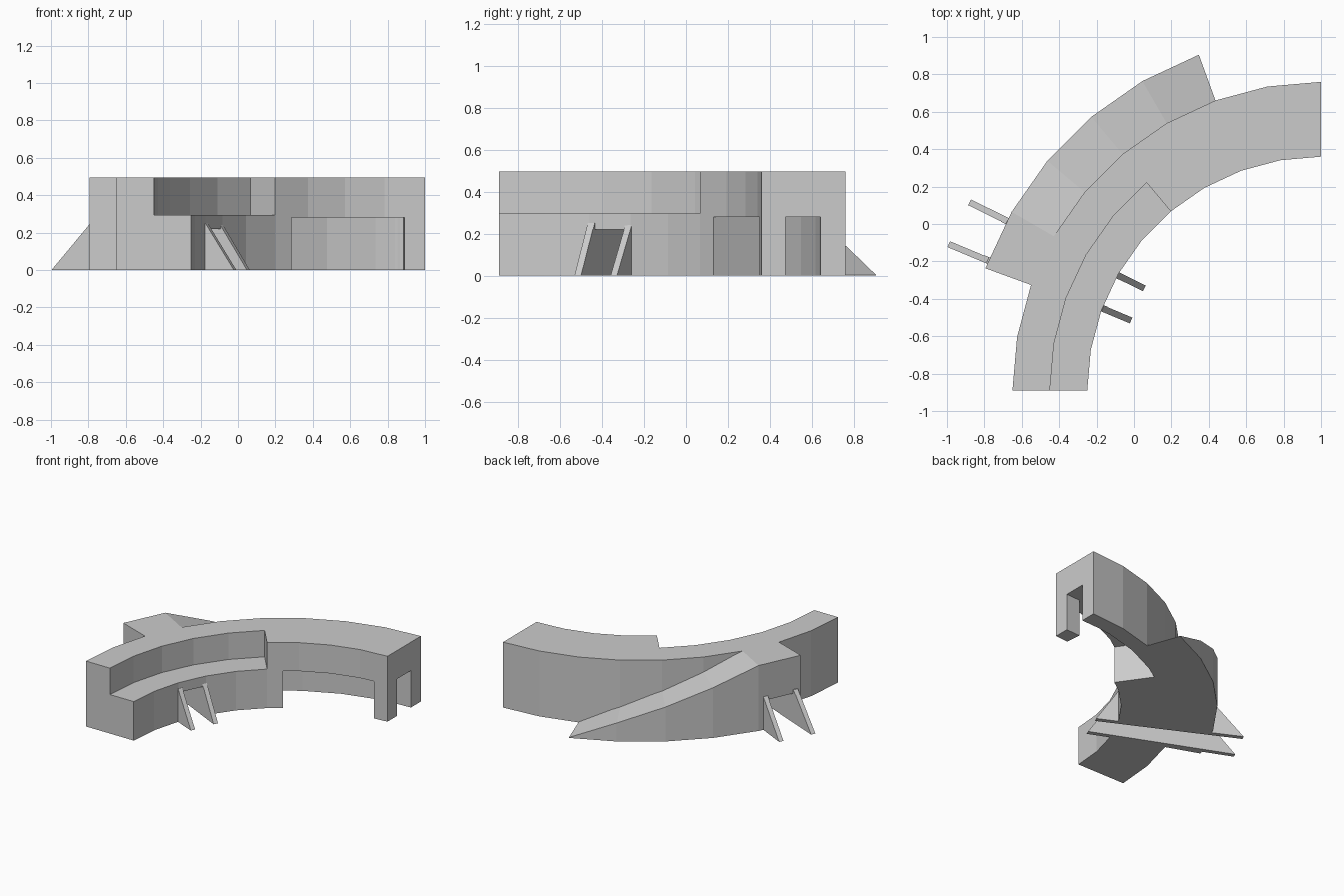
import bpy, bmesh
from math import cos, sin, radians
from mathutils import Vector

if "Cube" in bpy.data.objects:
    bpy.data.objects.remove(bpy.data.objects["Cube"])

CENTER = Vector((1.0, -0.89))
H = 0.495


def polar(r, a):
    return CENTER + Vector((r * cos(radians(a)), r * sin(radians(a))))


def make_object(name, rings, helper=False):
    """Solid skinned over four-point cross-sections."""
    bm = bmesh.new()
    loops = [[bm.verts.new(p) for p in ring] for ring in rings]
    for a, b in zip(loops, loops[1:]):
        for i in range(4):
            j = (i + 1) % 4
            bm.faces.new((a[i], a[j], b[j], b[i]))
    bm.faces.new(loops[0][::-1])
    bm.faces.new(loops[-1])
    bmesh.ops.recalc_face_normals(bm, faces=bm.faces)
    me = bpy.data.meshes.new(name)
    bm.to_mesh(me)
    bm.free()
    ob = bpy.data.objects.new(name, me)
    bpy.context.collection.objects.link(ob)
    ob.hide_render = helper
    return ob


def arc_block(name, r0, r1, z0, angles, tops, helper=False):
    rings = []
    for a, top in zip(angles, tops):
        p, q = polar(r0, a), polar(r1, a)
        rings.append([(*p, z0), (*q, z0), (*q, top), (*p, top)])
    return make_object(name, rings, helper)


def combine(target, tool, operation):
    mod = target.modifiers.new(operation, 'BOOLEAN')
    mod.operation, mod.object, mod.solver = operation, tool, 'EXACT'
    bpy.context.view_layer.objects.active = target
    bpy.ops.object.modifier_apply(modifier=mod.name)
    bpy.data.objects.remove(tool)


# Curved main wall
wall = arc_block("curved_wall", 1.25, 1.65, 0, range(90, 181, 10), [H] * 10)

# Outer ramp rising to a level landing
ramp = arc_block("ramp", 1.60, 1.91, 0, range(110, 161, 10),
                 [0.004, 0.14, 0.26, 0.38, H, H])
combine(wall, ramp, 'UNION')

# Lower ledge along the inner side
ledge = arc_block("ledge_cutter", 1.1, 1.45, 0.295, range(130, 191, 10), [0.7] * 7, True)
combine(wall, ledge, 'DIFFERENCE')

# Sheltered bay open to the inner side, and a doorway through the end
bay = arc_block("bay_cutter", 1.1, 1.53, -0.1, [95, 100, 110, 120, 125], [0.28] * 5, True)
combine(wall, bay, 'DIFFERENCE')
door = arc_block("door_cutter", 1.365, 1.53, -0.1, [85, 90, 96], [0.28] * 3, True)
combine(wall, door, 'DIFFERENCE')

# Sloped wing walls either side of the tunnel (outer end, inner end)
sides = [(Vector((-0.88, 0.115)), Vector((0.055, -0.345))),
         (Vector((-0.99, -0.107)), Vector((-0.015, -0.515)))]
for k, (a, b) in enumerate(sides):
    d = (b - a).normalized()
    n = Vector((-d.y, d.x)) * 0.018
    rings = [[(*(a + s), 0), (*(b + s), 0),
              (*(b - d * 0.165 + s), 0.25), (*(a + d * 0.225 + s), 0.25)]
             for s in (-n, n)]
    combine(wall, make_object(f"wing_wall_{k}", rings), 'UNION')

# Tunnel between the wing walls
rings = []
for (a, b), sign in zip(sides, (-1, 1)):
    d = (b - a).normalized()
    s = Vector((-d.y, d.x)) * 0.016 * sign
    a, b = a - d * 0.1 + s, b + d * 0.1 + s
    rings.append([(*a, -0.1), (*b, -0.1), (*b, 0.22), (*a, 0.22)])
combine(wall, make_object("tunnel_cutter", rings, True), 'DIFFERENCE')
